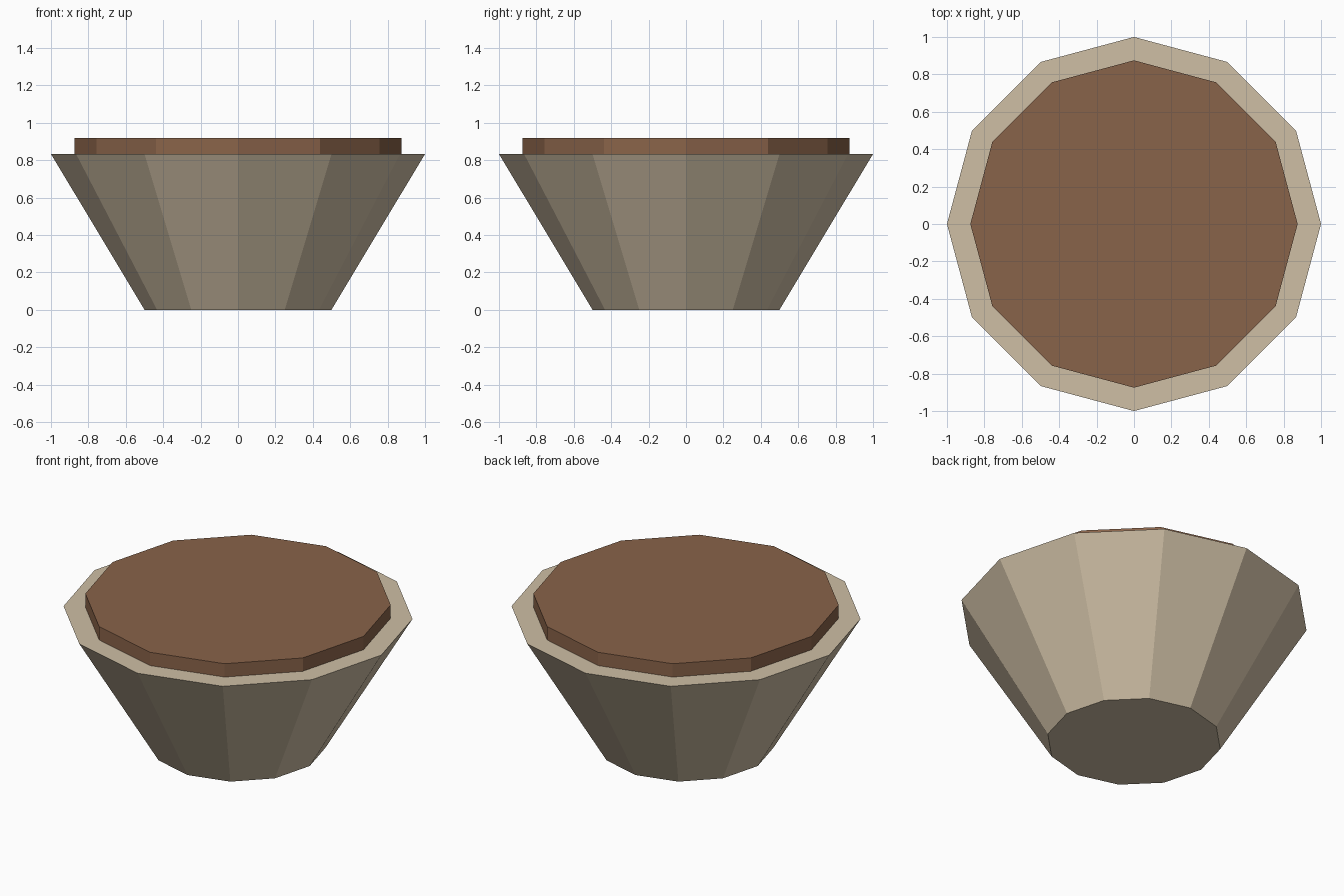
import bpy

SIDES = 12

cube = bpy.data.objects.get("Cube")
if cube:
    bpy.data.objects.remove(cube, do_unlink=True)


def make_material(name, rgb):
    mat = bpy.data.materials.new(name)
    mat.use_nodes = True
    mat.diffuse_color = (*rgb, 1)
    shader = next(n for n in mat.node_tree.nodes if n.type == 'BSDF_PRINCIPLED')
    shader.inputs["Base Color"].default_value = (*rgb, 1)
    return mat


def make_frustum(name, bottom_radius, top_radius, z_low, z_high, mat):
    bpy.ops.mesh.primitive_cone_add(
        vertices=SIDES, radius1=bottom_radius, radius2=top_radius,
        depth=z_high - z_low, location=(0, 0, (z_low + z_high) / 2))
    obj = bpy.context.object
    obj.name = name
    obj.data.materials.append(mat)
    return obj


tan = make_material("tan clay", (0.62, 0.52, 0.375))
brown = make_material("brown soil", (0.25, 0.125, 0.067))

# Flared pot with a flat rim
make_frustum("pot", 0.5, 1.0, 0, 0.833, tan)

# Raised disc of soil, seated slightly into the pot
make_frustum("soil", 0.875, 0.875, 0.80, 0.917, brown)
